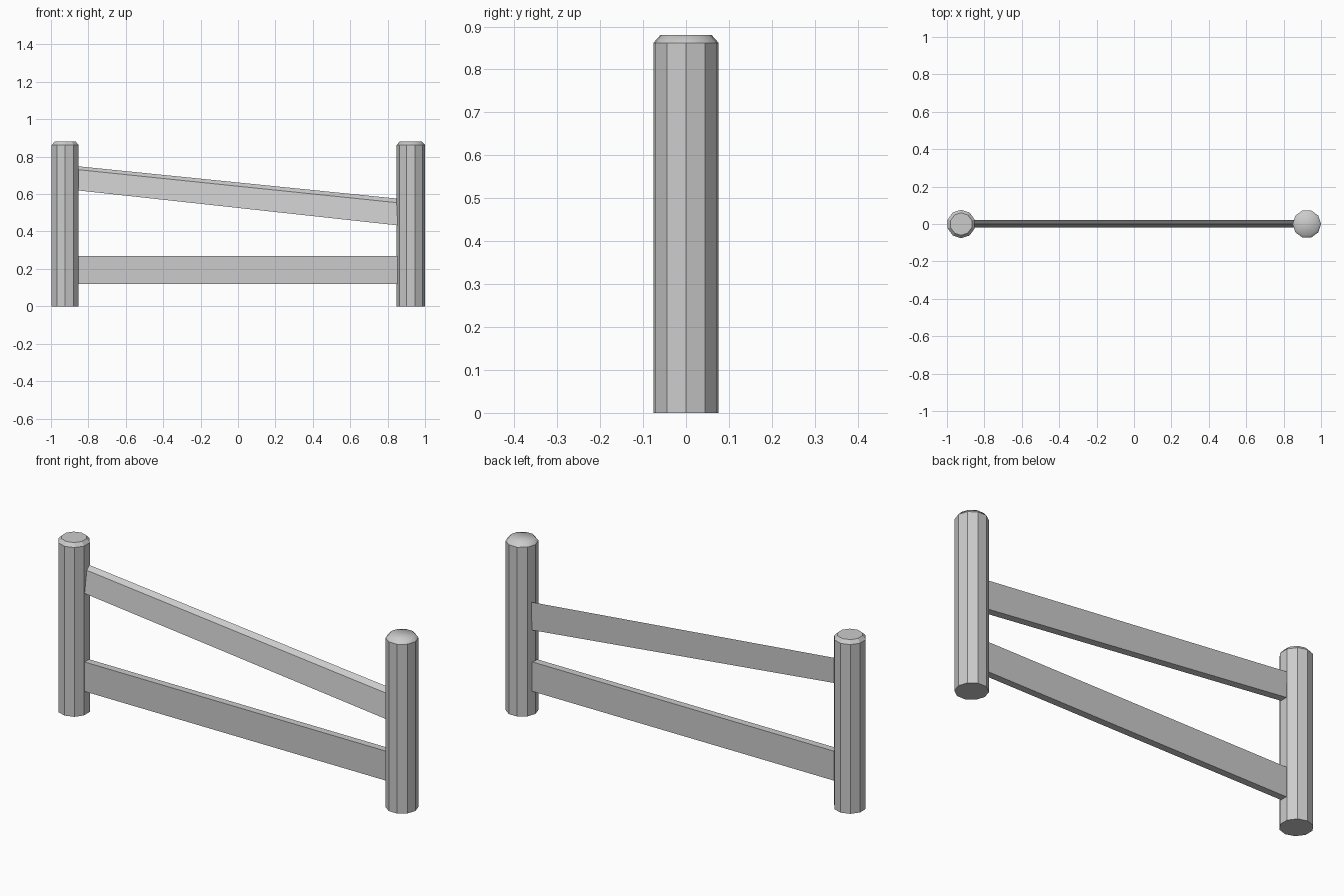
import bpy, bmesh
from math import cos, sin, tau, radians

if "Cube" in bpy.data.objects:
    bpy.data.objects.remove(bpy.data.objects["Cube"])

POST_X, R, H, SIDES = 0.924, 0.076, 0.88, 10


def finish(bm, name):
    bmesh.ops.recalc_face_normals(bm, faces=bm.faces)
    me = bpy.data.meshes.new(name)
    bm.to_mesh(me)
    bm.free()
    ob = bpy.data.objects.new(name, me)
    bpy.context.collection.objects.link(ob)
    return ob


def loft(name, rings, smooth_cap=False):
    bm = bmesh.new()
    loops = [[bm.verts.new(p) for p in ring] for ring in rings]
    n = len(loops[0])
    for k in range(len(loops) - 1):
        a, b = loops[k], loops[k + 1]
        for i in range(n):
            j = (i + 1) % n
            f = bm.faces.new((a[i], a[j], b[j], b[i]))
            f.smooth = smooth_cap and k > 0
    bm.faces.new(loops[0][::-1])
    bm.faces.new(loops[-1]).smooth = smooth_cap
    # keep the rim below a smooth cap crisp
    if smooth_cap:
        for e in bm.edges:
            if len({f.smooth for f in e.link_faces}) == 2:
                e.smooth = False
    return finish(bm, name)


def post(name, x, turn, smooth_cap):
    profile = [(R, 0), (R, 0.862), (0.06, H)]
    rings = [[(x + r * cos(turn + tau * i / SIDES), r * sin(turn + tau * i / SIDES), z)
              for i in range(SIDES)] for r, z in profile]
    return loft(name, rings, smooth_cap)


# Posts: chamfered left, soft-topped right
post("left_post", -POST_X, radians(18), False)
post("right_post", POST_X, 0, True)

# Lower rail: level plank
lower = [(-0.018, 0.12), (0.018, 0.12), (0.018, 0.27), (-0.018, 0.27)]
loft("lower_rail", [[(x, y, z) for y, z in lower] for x in (-0.86, 0.86)])

# Upper rail: sagging plank with a worn, slanted front and top
left_end = [(-0.018, 0.62), (0.02, 0.62), (0.022, 0.749), (0.0, 0.731)]
right_end = [(-0.018, 0.432), (0.02, 0.432), (0.022, 0.575), (0.0, 0.553)]
loft("upper_rail", [[(-0.86, y, z) for y, z in left_end],
                    [(0.86, y, z) for y, z in right_end]])
